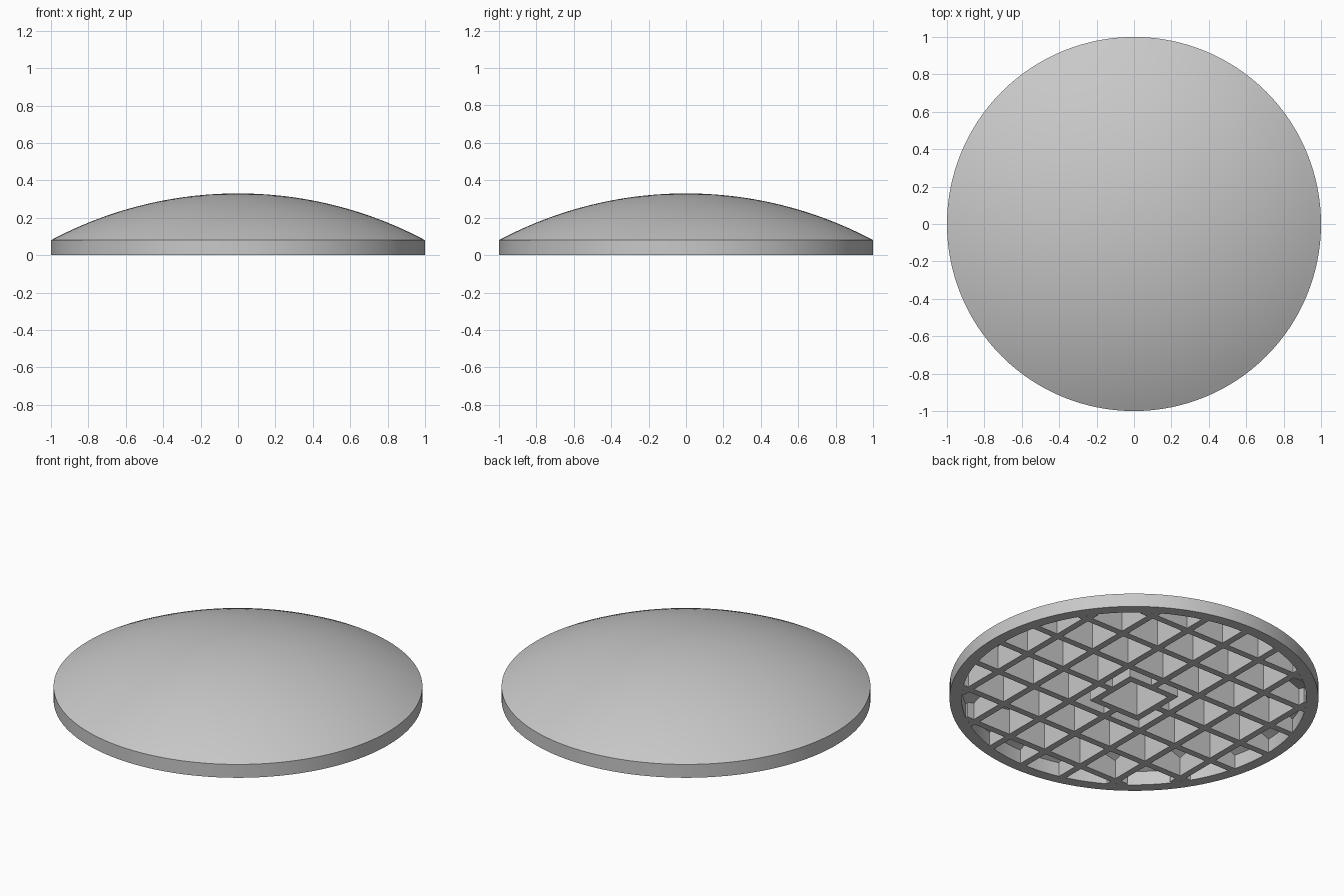
import bpy, bmesh, math

cube = bpy.data.objects.get("Cube")
if cube:
    bpy.data.objects.remove(cube, do_unlink=True)

RADIUS, INNER = 1.0, 0.935      # outer edge and inside of the rim
EDGE, TOP, SHELL = 0.08, 0.33, 0.03
PITCH, RIB = 0.25, 0.04
SOCKET = 0.15                   # centre line of the socket walls
RISE = TOP - EDGE
SPHERE = (RADIUS ** 2 + RISE ** 2) / (2 * RISE)

grey = bpy.data.materials.new("plain grey")
grey.use_nodes = True
COLOUR = (0.58, 0.58, 0.58, 1)
grey.diffuse_color = COLOUR
grey.node_tree.nodes["Principled BSDF"].inputs["Base Color"].default_value = COLOUR


def dome(r):
    """Height of the domed top at radius r."""
    return TOP - SPHERE + math.sqrt(SPHERE ** 2 - r * r)


def finish(name, bm):
    bmesh.ops.recalc_face_normals(bm, faces=bm.faces)
    mesh = bpy.data.meshes.new(name)
    bm.to_mesh(mesh)
    bm.free()
    mesh.materials.append(grey)
    obj = bpy.data.objects.new(name, mesh)
    bpy.context.collection.objects.link(obj)
    return obj


# Hollow domed cover with a flat rim, turned from one profile
STEPS = 24
profile = [(RADIUS * i / STEPS, dome(RADIUS * i / STEPS)) for i in range(STEPS + 1)]
profile += [(RADIUS, 0), (INNER, 0)]
profile += [(INNER * i / STEPS, dome(INNER * i / STEPS) - SHELL) for i in range(STEPS, -1, -1)]
bm = bmesh.new()
verts = [bm.verts.new((r, 0, z)) for r, z in profile]
edges = [bm.edges.new(pair) for pair in zip(verts, verts[1:])]
bmesh.ops.spin(bm, geom=verts + edges, cent=(0, 0, 0), axis=(0, 0, 1),
               angle=math.tau, steps=128, use_merge=True)
bmesh.ops.remove_doubles(bm, verts=bm.verts, dist=1e-5)
cover = finish("domed_cover", bm)
bpy.ops.object.select_all(action='DESELECT')
cover.select_set(True)
bpy.context.view_layer.objects.active = cover
bpy.ops.object.shade_smooth_by_angle(angle=math.radians(25))


def add_wall(name, offset, start, end, along_x):
    """Upright wall from the rim's level up into the dome."""
    count = 24
    side = []
    for i in range(count + 1):
        t = start + (end - start) * i / count
        side.append((t, dome(math.hypot(t, offset)) - SHELL * 0.6))
    side += [(end, 0), (start, 0)]
    bm = bmesh.new()
    rings = []
    for s in (offset - RIB / 2, offset + RIB / 2):
        rings.append([bm.verts.new((t, s, z) if along_x else (s, t, z)) for t, z in side])
        bm.faces.new(rings[-1])
    for i in range(len(side)):
        j = (i + 1) % len(side)
        bm.faces.new((rings[0][i], rings[0][j], rings[1][j], rings[1][i]))
    finish(name, bm)


for along_x, way in ((True, "across"), (False, "lengthwise")):
    # Ribs clear of the middle
    for k in (-3, -2, -1, 1, 2, 3):
        c = k * PITCH
        reach = math.sqrt((INNER + 0.02) ** 2 - (abs(c) + RIB / 2) ** 2)
        add_wall(f"rib_{way}_{k + 4}", c, -reach, reach, along_x)
    # Middle ribs stop at the square socket, whose walls close it off
    for sign, end in ((-1, "a"), (1, "b")):
        add_wall(f"middle_rib_{way}_{end}", 0, sign * SOCKET, sign * (INNER + 0.02), along_x)
        half = SOCKET + RIB / 2
        add_wall(f"socket_wall_{way}_{end}", sign * SOCKET, -half, half, along_x)
